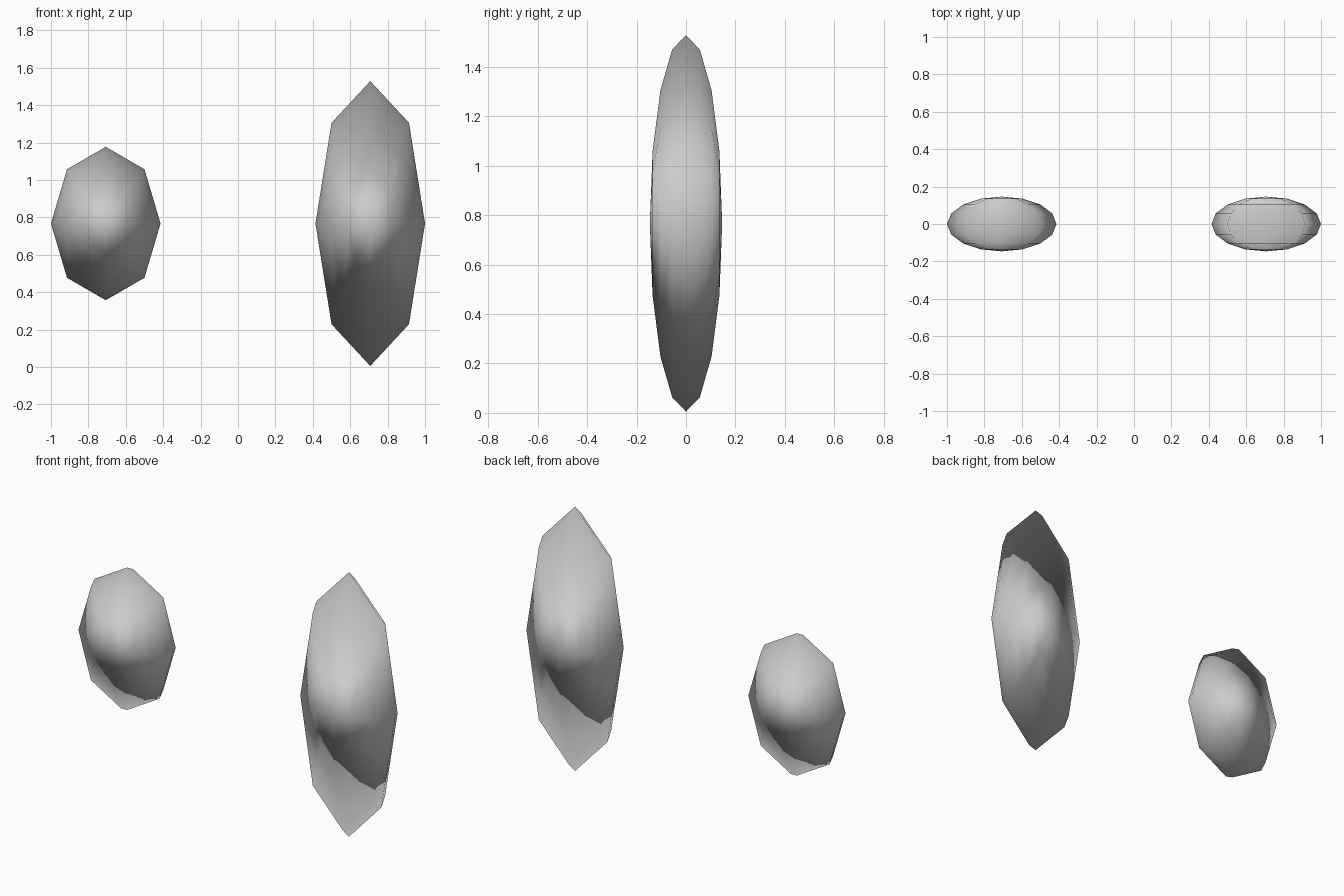
import bpy, bmesh
from math import pi
from mathutils import Matrix, Vector

if "Cube" in bpy.data.objects:
    bpy.data.objects.remove(bpy.data.objects["Cube"])

R = 0.2929  # half width of both pods


def pod(name, x, half_height):
    """Flattened low-poly sphere, poles facing front and back, soft shading."""
    bm = bmesh.new()
    bmesh.ops.create_uvsphere(bm, u_segments=8, v_segments=8, radius=1,
                              matrix=Matrix.Rotation(pi / 2, 4, 'X'))
    size = Vector((R, R / 2, half_height))
    bmesh.ops.scale(bm, vec=size, verts=bm.verts)
    for f in bm.faces:
        f.smooth = True
    bmesh.ops.recalc_face_normals(bm, faces=bm.faces)
    me = bpy.data.meshes.new(name)
    bm.to_mesh(me)
    bm.free()
    # shading normals point straight out from the pod's centre
    me.normals_split_custom_set_from_vertices([v.co.normalized() for v in me.vertices])
    ob = bpy.data.objects.new(name, me)
    ob.location = (x, 0, 0.767)
    bpy.context.collection.objects.link(ob)


# short pod on the left, tall pod on the right
pod("short_pod", -0.7071, R * 1.4)
pod("tall_pod", 0.7071, R * 2.6)
